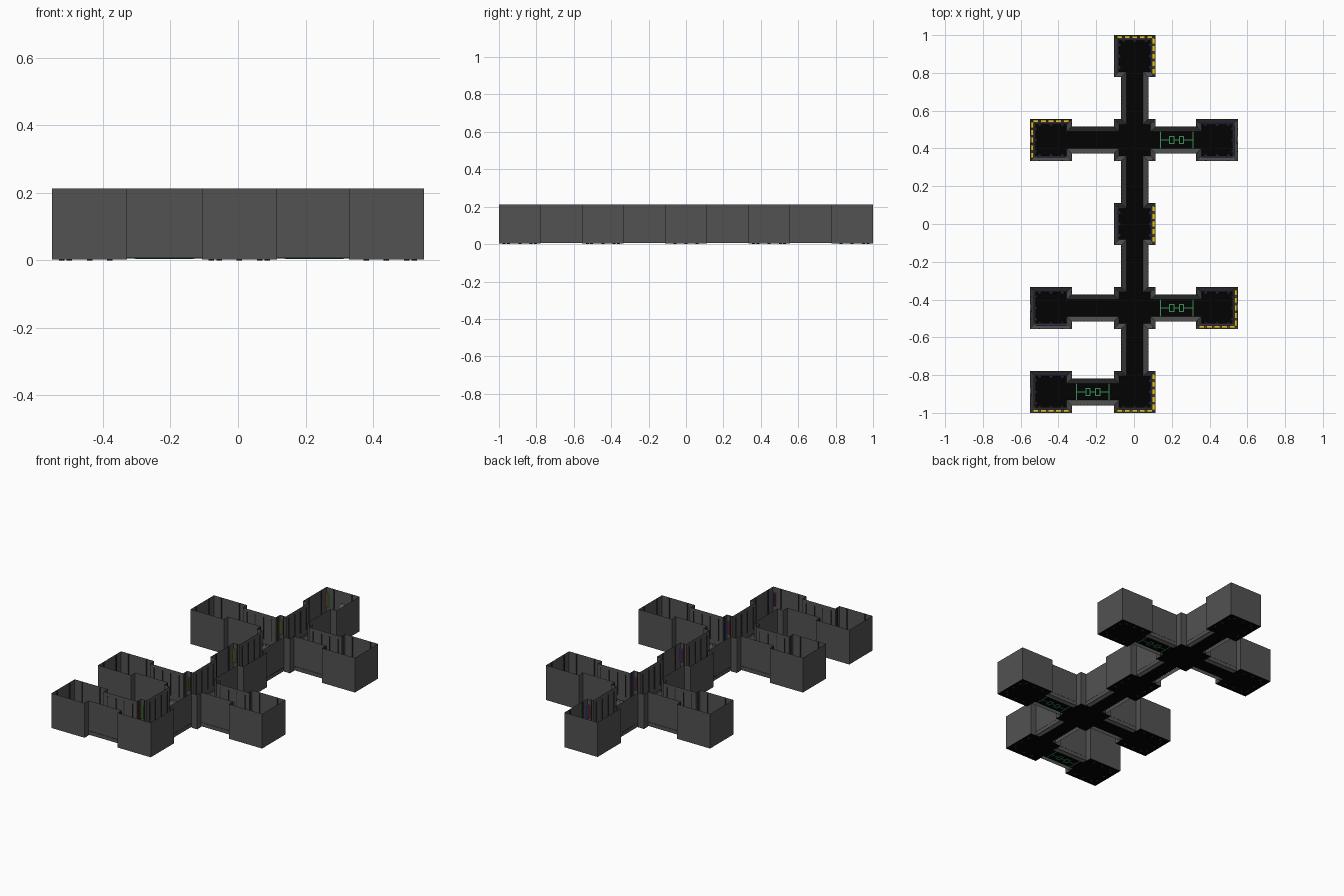
import bpy, bmesh, math
from mathutils import Matrix, Vector

if "Cube" in bpy.data.objects:
    bpy.data.objects.remove(bpy.data.objects["Cube"])

PITCH, H, D, F = 0.4444, 0.1111, 0.072, 0.044   # room spacing, room half, corridor half, floor half
SK, TOP, FZ = 0.028, 0.213, 0.006               # skirting run, wall top, floor height
SZ = 0.031                                      # skirting top
E, N, W, S = range(4)

# room grid position -> open sides
ROOMS = {(0, 2): [S], (-1, 1): [E], (0, 1): [E, N, W, S], (1, 1): [W], (0, 0): [N, S],
         (-1, -1): [E], (0, -1): [E, N, W, S], (1, -1): [W], (0, -2): [N, W], (-1, -2): [E]}
YELLOW = {(0, 2): [N, E], (-1, 1): [W, N], (0, 0): [E], (1, -1): [E, S],
          (0, -2): [E, S], (-1, -2): [S]}
MARKED = [((0, 1), E), ((0, -1), E), ((0, -2), W)]

COLORS = {"room_walls": (.085, .085, .085), "corridor_walls": (.085, .085, .085),
          "skirting": (.07, .07, .07),
          "floor": (.0005, .0005, .0005), "wall_slats": (.03, .03, .03), "skirting_ribs": (.04, .04, .04),
          "floor_pipes": (.1, .1, .35), "hazard_dashes": (.8, .55, .01), "floor_markings": (.04, .3, .1),
          "blue_conduits": (.04, .1, .7), "green_conduits": (.04, .45, .1),
          "orange_conduits": (.7, .2, .02), "red_conduits": (.6, .04, .02),
          "wall_fans": (.2, .2, .2), "floor_bolts": (.02, .02, .02)}
parts = {n: bmesh.new() for n in COLORS}


def frame(cell, k):
    """Return P(lateral, depth, z): depth runs out of the room centre towards side k."""
    x = .004 if cell[0] == 0 else cell[0] * .4395
    o = Vector((x, cell[1] * PITCH, 0))
    r = Matrix.Rotation(k * math.pi / 2, 3, 'Z')
    return lambda l, d, z: o + r @ Vector((d, l, z))


def face(name, P, *pts):
    bm = parts[name]
    bm.faces.new([bm.verts.new(P(*p)) for p in pts])


def hexa(name, P, a, b):
    """Solid between two matching quads."""
    bm = parts[name]
    va, vb = ([bm.verts.new(P(*p)) for p in q] for q in (a, b))
    bm.faces.new(va[::-1])
    bm.faces.new(vb)
    for i in range(4):
        j = (i + 1) % 4
        bm.faces.new((va[i], va[j], vb[j], vb[i]))


def box(name, P, l0, l1, d0, d1, z0, z1):
    q = [(l0, d0), (l1, d0), (l1, d1), (l0, d1)]
    hexa(name, P, [(*p, z0) for p in q], [(*p, z1) for p in q])


def rod(name, p, q, r, n=8):
    d = q - p
    m = Matrix.Translation((p + q) / 2) @ d.to_track_quat('Z', 'Y').to_matrix().to_4x4()
    bmesh.ops.create_cone(parts[name], cap_ends=True, segments=n, radius1=r, radius2=r,
                          depth=d.length, matrix=m)


def solid_side(cell, k, P):
    face("room_walls", P, (-H, H, 0.003), (H, H, 0.003), (H, H, TOP), (-H, H, TOP))
    i = H - SK
    face("skirting", P, (-H, H, SZ), (H, H, SZ), (i, i, FZ), (-i, i, FZ))
    for l in (-.06, .06):
        box("wall_slats", P, l - .003, l + .003, H - .005, H - .0005, .06, TOP - .003)
    rod("floor_pipes", P(-i, i + .006, .016), P(i, i + .006, .016), .003)
    if len(ROOMS[cell]) == 1 and k == (ROOMS[cell][0] + 2) % 4:
        rod("wall_fans", P(0, H - .008, .12), P(0, H - .001, .12), .022, 16)
    for l in (-.06, 0, .06):
        rod("floor_bolts", P(l, i, .0), P(l, i, .009), .008, 8)


def open_side(cell, k, P):
    i = H - SK
    for s in (-1, 1):
        face("room_walls", P, (s * D, H, .003), (s * H, H, .003), (s * H, H, TOP), (s * D, H, TOP))
        face("skirting", P, (s * H, H, SZ), (s * D, H, SZ), (s * F, i, FZ), (s * i, i, FZ))
        face("skirting", P, (s * D, H, SZ), (s * F, i, FZ), (s * F, H, FZ))
        box("wall_slats", P, s * .086 - .003, s * .086 + .003, H - .005, H - .0005, .06, TOP - .003)


def corridor(cell, k, P):
    a, b = H, PITCH - H
    face("floor", P, (-F, a, FZ), (F, a, FZ), (F, b, FZ), (-F, b, FZ))
    for s in (-1, 1):
        for z0, z1 in ((.007, SZ - .001), (SZ, TOP)):   # base band and upper wall
            face("corridor_walls", P, (s * D, a, z0), (s * D, b, z0), (s * D, b, z1), (s * D, a, z1))
        face("skirting", P, (s * D, a, SZ), (s * D, b, SZ), (s * F, b, FZ), (s * F, a, FZ))
        # ribs across the sloped skirting, near the wall
        for j in range(12):
            d = a + (j + .5) * (b - a) / 12
            q = [(s * (D - .0005), SZ), (s * .064, .0239), (s * .064, .0265), (s * (D - .0005), SZ + .003)]
            hexa("skirting_ribs", P, [(l, d - .003, z) for l, z in q], [(l, d + .003, z) for l, z in q])
        for j in range(4):
            d = a + (j + .5) * (b - a) / 4
            l = sorted((s * (D - .004), s * (D - .0005)))
            box("wall_slats", P, *l, d - .002, d + .002, .06, TOP - .02)


def marking(P):
    t = .0025
    def strip(l0, l1, d0, d1):
        box("floor_markings", P, l0 - t, l1 + t, d0 - t, d1 + t, FZ - .002, FZ + .002)
    for m in (-1, 1):
        c, far = .222 + m * .026, .222 + m * .086
        strip(-.042, .042, far, far)
        strip(0, 0, *sorted((c + m * .011, far)))
        for e in (-.011, .011):
            strip(-.018, .018, c + e, c + e)
        for l in (-.018, .018):
            strip(l, l, c - .011, c + .011)
    strip(0, 0, .207, .237)


CONDUITS = ["blue_conduits", "green_conduits", "orange_conduits", "red_conduits"]
for cell, doors in ROOMS.items():
    P0 = frame(cell, 0)
    face("floor", P0, (-H, -H, FZ), (H, -H, FZ), (H, H, FZ), (-H, H, FZ))
    for k in range(4):
        P = frame(cell, k)
        (open_side if k in doors else solid_side)(cell, k, P)
        # each corridor is built once, from its west or south room
        if k in doors and k in (E, N):
            corridor(cell, k, P)
        # yellow dashes along the top of the skirting
        if k in YELLOW.get(cell, []):
            for j in range(5):
                l = -.08 + j * .04
                box("hazard_dashes", P, l - .015, l + .015, H - .019, H - .005, .026, .034)
        # short upright conduits on the walls of the spine rooms
        if cell[0] == 0:
            for j in range(2):
                l = .094 + j * .01
                rod(CONDUITS[(k + j) % 4], P(l, H - .007, .1), P(l, H - .007, .18), .004)
for cell, k in MARKED:
    marking(frame(cell, k))

# turn each collected part into an object
for name, bm in parts.items():
    bmesh.ops.remove_doubles(bm, verts=bm.verts, dist=1e-5)
    bmesh.ops.recalc_face_normals(bm, faces=bm.faces)
    if name in ("skirting", "floor"):           # open sheets face up into the rooms
        bm.normal_update()
        bmesh.ops.reverse_faces(bm, faces=[f for f in bm.faces if f.normal.z < 0])
    me = bpy.data.meshes.new(name)
    bm.to_mesh(me)
    bm.free()
    mat = bpy.data.materials.new(name)
    mat.diffuse_color = (*COLORS[name], 1)
    mat.use_nodes = True
    mat.node_tree.nodes["Principled BSDF"].inputs["Base Color"].default_value = mat.diffuse_color
    me.materials.append(mat)
    bpy.context.collection.objects.link(bpy.data.objects.new(name, me))
